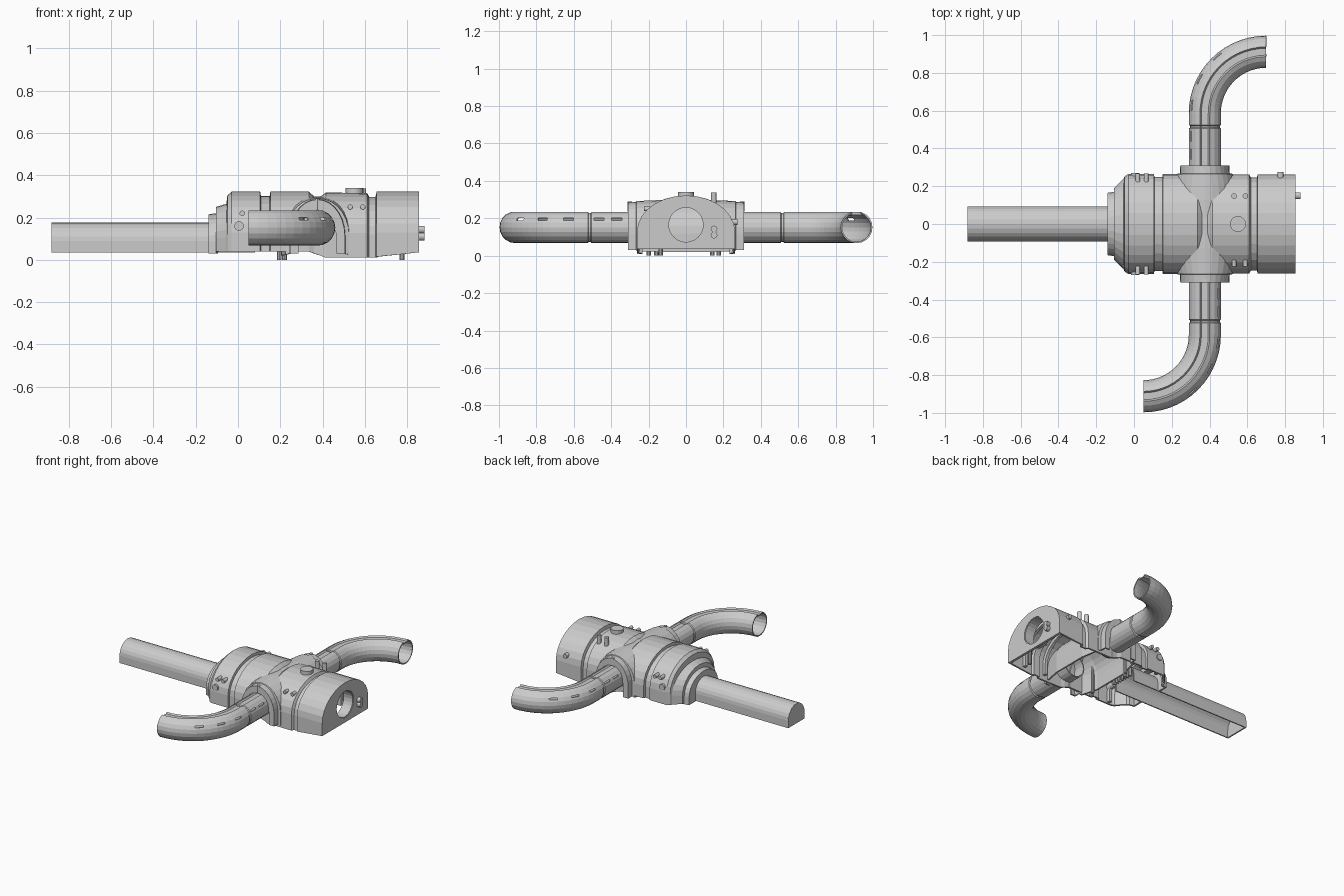
import bpy, bmesh, math
from mathutils import Vector, Matrix

if "Cube" in bpy.data.objects:
    bpy.data.objects.remove(bpy.data.objects["Cube"])

CX = 0.375          # centre of the cross passage
AZ = 0.152          # height of the side arm axis


def finish(name, bm, thick=0, cutter=None):
    bmesh.ops.recalc_face_normals(bm, faces=bm.faces[:])
    me = bpy.data.meshes.new(name)
    bm.to_mesh(me)
    bm.free()
    ob = bpy.data.objects.new(name, me)
    bpy.context.collection.objects.link(ob)
    if thick:
        m = ob.modifiers.new("shell", 'SOLIDIFY')
        m.thickness = thick
        m.offset = -1
    if cutter:
        m = ob.modifiers.new("cut", 'BOOLEAN')
        m.operation = 'DIFFERENCE'
        m.solver = 'EXACT'
        m.object = cutter
        cutter.hide_render = True
        cutter.display_type = 'WIRE'
    return ob


def loft(sections, closed=False, caps=False):
    bm = bmesh.new()
    rows = [[bm.verts.new(p) for p in s] for s in sections]
    n = len(rows[0])
    for a, b in zip(rows, rows[1:]):
        for i in range(n if closed else n - 1):
            j = (i + 1) % n
            bm.faces.new((a[i], a[j], b[j], b[i]))
    if caps:
        bm.faces.new(rows[0])
        bm.faces.new(rows[-1])
    return bm


def arch(w, zb, zt, n=14, spring=0.4):
    # open vault outline: straight legs and a half ellipse
    zs = spring * zt
    pts = [(-w, zb)]
    for i in range(n + 1):
        a = math.pi * (1 - i / n)
        pts.append((w * math.cos(a), zs + (zt - zs) * math.sin(a)))
    return pts + [(w, zb)]


def along_x(x, w, zb, zt, **k):
    return [Vector((x, u, z)) for u, z in arch(w, zb, zt, **k)]


def along_y(y, w, zb, zt):
    return [Vector((CX + u, y, z)) for u, z in arch(w, zb, zt)]


def cyl(name, a, b, r, seg=12):
    a, b = Vector(a), Vector(b)
    d = b - a
    bm = bmesh.new()
    mat = Matrix.Translation((a + b) / 2) @ d.to_track_quat('Z', 'Y').to_matrix().to_4x4()
    bmesh.ops.create_cone(bm, cap_ends=True, segments=seg, radius1=r, radius2=r,
                          depth=d.length, matrix=mat)
    return finish(name, bm)


def boxes(name, mats, cutter=None):
    bm = bmesh.new()
    for m in mats:
        bmesh.ops.create_cube(bm, size=1, matrix=m)
    return finish(name, bm, 0, cutter)


# Long entrance tunnel, open underneath, with closed far end
tube = dict(n=12, spring=0.5)
finish("entrance_tunnel", loft([along_x(x, 0.093, 0.035, 0.177, **tube) for x in (-0.88, 0.08)]), 0.008)
finish("tunnel_end_cap", loft([along_x(x, 0.092, 0.035, 0.176, **tube) for x in (-0.882, -0.872)], True, True))

# Main vaulted hall with stepped collar and ring grooves
hall = [(-.14, .09, .03, .175), (-.14, .165, .03, .215), (-.105, .17, .03, .22),
        (-.105, .19, .04, .25), (-.055, .24, .04, .265), (-.05, .252, .04, .305),
        (-.03, .265, .04, .322), (.105, .265, .04, .322), (.108, .25, .04, .303),
        (.15, .25, .04, .303), (.153, .265, .04, .322), (.335, .265, .04, .322),
        (.36, .257, .03, .30), (.39, .257, .02, .30), (.415, .262, .01, .318),
        (.61, .262, .01, .316), (.62, .245, .01, .298), (.65, .245, .012, .298),
        (.655, .262, .015, .322), (.85, .262, .035, .322)]
finish("main_hall", loft([along_x(*s) for s in hall]), 0.014)

# End wall with round doorway
door = cyl("doorway_cutter", (0.8, 0, 0.165), (0.9, 0, 0.165), 0.097, 24)
finish("end_wall", loft([along_x(x, .262, .035, .322) for x in (0.838, 0.856)], True, True), 0, door)
ring = [[Vector((x, 0.098 * math.cos(t * math.pi / 12), 0.165 + 0.098 * math.sin(t * math.pi / 12)))
         for t in range(24)] for x in (0.78, 0.852)]
finish("doorway_sleeve", loft(ring, True), 0.006)
boxes("inner_grille", [Matrix.Translation((0.1, (i - 3) * 0.025, 0.12)) @ Matrix.Diagonal((0.02, 0.012, 0.1, 1))
                       for i in range(7)])

# Cross passage through the hall
half = [(.31, .09, .03, .235), (.31, .13, .03, .285), (.268, .132, .03, .288),
        (.265, .15, .025, .292), (.13, .18, .02, .298)]
cross = [along_y(-y, w, b, t) for y, w, b, t in half] + [along_y(*s) for s in reversed(half)]
finish("cross_passage", loft(cross), 0.012)


# Curved side arms, the second is the first turned half round
def spin(p, s):
    return Vector((CX + s * (p[0] - CX), s * p[1], p[2]))


R, YB = 0.325, 0.587


def bend(t, off=0):
    a = math.radians(t)
    r = R + off
    return (CX + R - r * math.cos(a), YB + r * math.sin(a)), a


def pipe_outline(r):
    # round tube with a shallow channel along the crown
    pts = [(0.018, r - 0.014), (0.026, r - 0.004)]
    pts += [(r * math.sin(math.radians(a)), r * math.cos(math.radians(a))) for a in range(36, 325, 18)]
    return pts + [(-0.026, r - 0.004), (-0.018, r - 0.014)]


def ring_at(pos, a, r, s):
    side = Vector((math.cos(a), -math.sin(a)))
    return [spin((pos[0] + side.x * u, pos[1] + side.y * u, AZ + v), s) for u, v in pipe_outline(r)]


for s, label in ((1, "back"), (-1, "front")):
    path = [((CX, y), 0, r) for y, r in ((.16, .085), (.505, .085), (.51, .079), (.52, .079), (.525, .085))]
    path += [bend(i * 90 / 14) + (.085,) for i in range(15)]
    slots = [((CX - 0.076, y), 0) for y in (.37, .465)] + [bend(t, 0.076) for t in (6, 27, 49)]
    mats = []
    for (x, y), a in slots:
        p = spin((x, y, AZ + 0.043), s)
        mats.append(Matrix.Translation(p) @ Matrix.Rotation(-a, 4, 'Z') @ Matrix.Diagonal((0.05, 0.055, 0.011, 1)))
    cutter = boxes(label + "_slot_cutter", mats)
    finish(label + "_arm", loft([ring_at(p, a, r, s) for p, a, r in path], True), 0.008, cutter)
    # wide joint band where the arm leaves the hall
    cyl(label + "_arm_joint_pin", spin((CX, .30, .235), s), spin((CX, .30, .29), s), 0.012, 8)

# Round hatch and vent posts on the roof
cyl("roof_hatch", (0.55, 0, 0.29), (0.55, 0, 0.34), 0.042, 20)
for x in (0.53, 0.59):
    cyl("roof_post", (x, 0.148, 0.26), (x, 0.148, 0.337), 0.015)
    cyl("front_wall_bolt", (x - 0.0, -0.19, 0.25), (x - 0.0, -0.225, 0.25), 0.012)

# Bolts on the walls
for side in (-1, 1):
    for x in (0.02, 0.065):
        cyl("wall_bolt", (x, side * 0.19, 0.22), (x, side * 0.267, 0.22), 0.013)
    cyl("wall_disc", (0.005, side * 0.19, 0.16), (0.005, side * 0.271, 0.16), 0.022, 16)
cyl("rear_bolt", (0.775, 0.2, 0.18), (0.775, 0.275, 0.18), 0.016)
for z in (0.11, 0.143):
    cyl("end_wall_bolt", (0.83, 0.15, z), (0.882, 0.15, z), 0.018)

# Hanging pins and ribs inside the hall
for x, y in ((.195, -.2), (.22, -.16), (.195, .14), (.22, .175), (.775, -.135)):
    cyl("hanging_pin", (x, y, 0), (x, y, 0.24), 0.012, 10)
for x in (0.0, 0.2, 0.55, 0.72):
    finish("inner_rib", loft([along_x(x + d, .25, .045, .305) for d in (0, 0.02)]), 0.025)
